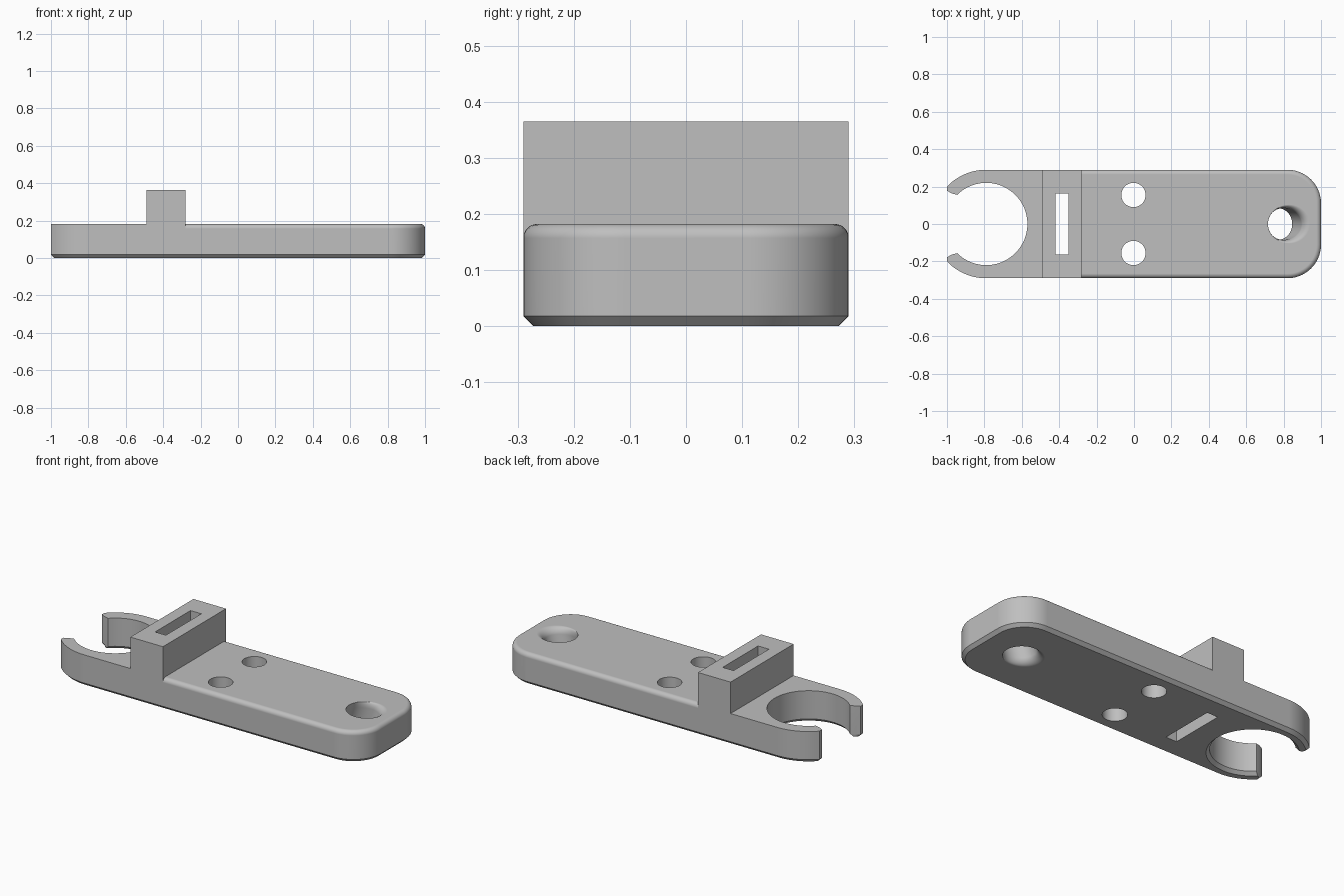
import bpy, bmesh
from math import sin, cos, acos, asin, pi, sqrt

if "Cube" in bpy.data.objects:
    bpy.data.objects.remove(bpy.data.objects["Cube"], do_unlink=True)

HALF, TOP, CHAMFER, FILLET = 0.29, 0.182, 0.018, 0.025
STEP_X, CLIP_X = -0.28, -0.79

grey = bpy.data.materials.new("plain grey")
grey.use_nodes = True
grey.diffuse_color = (0.52, 0.52, 0.52, 1)
grey.node_tree.nodes["Principled BSDF"].inputs["Base Color"].default_value = grey.diffuse_color


def arc(cx, cy, r, a0, a1, n):
    return [(cx + r * cos(a0 + (a1 - a0) * i / n), cy + r * sin(a0 + (a1 - a0) * i / n))
            for i in range(n + 1)]


def loft(name, rings):
    """Closed solid through rings of 3D points."""
    bm = bmesh.new()
    loops = [[bm.verts.new(p) for p in ring] for ring in rings]
    n = len(loops[0])
    for low, high in zip(loops, loops[1:]):
        for i in range(n):
            j = (i + 1) % n
            bm.faces.new((low[i], low[j], high[j], high[i]))
    bm.faces.new(loops[0][::-1])
    bm.faces.new(loops[-1])
    bmesh.ops.recalc_face_normals(bm, faces=bm.faces)
    mesh = bpy.data.meshes.new(name)
    bm.to_mesh(mesh)
    bm.free()
    mesh.materials.append(grey)
    obj = bpy.data.objects.new(name, mesh)
    bpy.context.collection.objects.link(obj)
    return obj


def stack(name, outline, levels):
    """Loft an outline, pulled in by d at each height z."""
    return loft(name, [[(x, y, z) for x, y in outline(d)] for z, d in levels])


def box(name, x0, x1, half_y, z0, z1):
    corners = [(x0, -half_y), (x1, -half_y), (x1, half_y), (x0, half_y)]
    return stack(name, lambda d: corners, [(z0, 0), (z1, 0)])


def combine(target, tool, operation):
    mod = target.modifiers.new(operation.lower(), "BOOLEAN")
    mod.operation, mod.solver, mod.object = operation, "EXACT", tool
    bpy.context.view_layer.update()
    graph = bpy.context.evaluated_depsgraph_get()
    mesh = bpy.data.meshes.new_from_object(target.evaluated_get(graph))
    target.modifiers.clear()
    target.data = mesh
    bpy.data.objects.remove(tool, do_unlink=True)


# Rounded tail of the plate
def tail_outline(d):
    r, c = 0.18, HALF - 0.18
    return ([(STEP_X, d - HALF)] + arc(1 - r, -c, r - d, -pi / 2, 0, 14)
            + arc(1 - r, c, r - d, 0, pi / 2, 14) + [(STEP_X, HALF - d)])


# Open ring clip with flared tips
def clip_outline(d):
    outer, inner = HALF - d, 0.22 + d
    tip_angle = acos((-1 + d - CLIP_X) / outer)
    mouth_angle = pi - asin((0.156 + d / 2) / inner)
    half = [(STEP_X, outer)] + arc(CLIP_X, 0, outer, pi / 2, tip_angle, 12)
    half += [(-1 + d, 0.178 + 0.3 * d), (-0.975, 0.164 + d / 2)]
    half += arc(CLIP_X, 0, inner, mouth_angle, 0, 30)
    return half + [(x, -y) for x, y in half[-2::-1]]


fillet = [(TOP - FILLET * (1 - sin(a)), FILLET * (1 - cos(a)))
          for a in [pi / 2 * i / 8 for i in range(9)]]
body = stack("mounting_plate", clip_outline, [(0, CHAMFER), (CHAMFER, 0), (TOP, 0)])
tail = stack("tail", tail_outline, [(0, CHAMFER), (CHAMFER, 0)] + fillet)
combine(body, tail, "UNION")

# Raised cross block
combine(body, box("block", -0.49, STEP_X, HALF, 0.1, 0.365), "UNION")

# Slot and pair of round holes
combine(body, box("slot", -0.42, -0.35, 0.163, -0.1, 0.5), "DIFFERENCE")
for side in (-1, 1):
    circle = arc(-0.003, side * 0.155, 0.065, 0, 2 * pi, 40)[:-1]
    hole = stack("round_hole", lambda d: circle, [(-0.1, 0), (0.3, 0)])
    combine(body, hole, "DIFFERENCE")


# Slanted hole, its rim rounded on the open side of each face
def slant_ring(z, flare, side):
    centre = 0.781 + 0.33 * (min(max(z, 0), TOP) - TOP / 2)
    ring = []
    for i in range(48):
        a = 2 * pi * i / 48
        g = flare * (1 + side * cos(a)) / 2
        ring.append((centre + (0.095 + g) * cos(a), (0.085 + g) * sin(a), z))
    return ring


R = 0.035
depths = [R * (1 - sin(pi / 2 * i / 8)) for i in range(9)]
flares = [(s, R - sqrt(max(0, R * R - (R - s) ** 2))) for s in depths]
rings = [slant_ring(-0.05, R, -1)]
rings += [slant_ring(s, g, -1) for s, g in reversed(flares)]
rings += [slant_ring(TOP - s, g, 1) for s, g in flares]
rings.append(slant_ring(TOP + 0.05, R, 1))
combine(body, loft("slanted_hole", rings), "DIFFERENCE")

# Tidy mesh and smooth the rounded surfaces
bm = bmesh.new()
bm.from_mesh(body.data)
bmesh.ops.remove_doubles(bm, verts=bm.verts, dist=0.00002)
bm.to_mesh(body.data)
bm.free()
bpy.ops.object.select_all(action="DESELECT")
body.select_set(True)
bpy.context.view_layer.objects.active = body
bpy.ops.object.shade_smooth_by_angle(angle=pi / 6)
weighted = body.modifiers.new("weighted normals", "WEIGHTED_NORMAL")
weighted.keep_sharp = True
